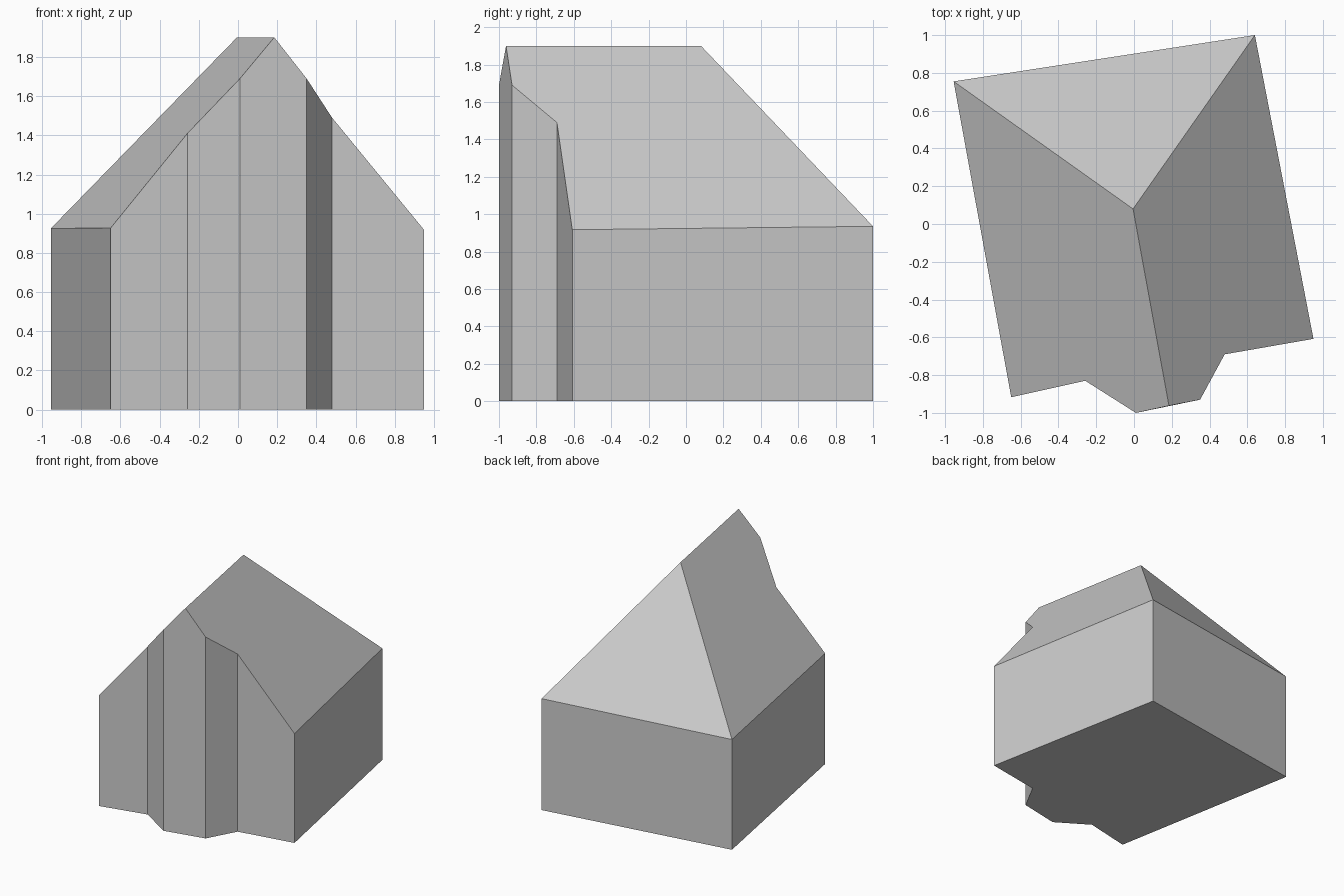
import bpy
import bmesh

cube = bpy.data.objects.get("Cube")
if cube:
    bpy.data.objects.remove(cube, do_unlink=True)

grey = bpy.data.materials.new("light_grey")
grey.use_nodes = True
grey.diffuse_color = (0.6, 0.6, 0.6, 1)
grey.node_tree.nodes["Principled BSDF"].inputs["Base Color"].default_value = (0.6, 0.6, 0.6, 1)

# Eaves outline, counter-clockwise from the back right corner: x, y, eaves height
eaves = [
    (0.64, 1.0, 0.935), (-0.955, 0.755, 0.925),      # back wall
    (-0.65, -0.917, 0.927), (-0.258, -0.83, 1.41),   # front left wall
    (0.01, -1.0, 1.69), (0.185, -0.962, 1.9),        # bay up to the gable peak
    (0.35, -0.93, 1.69), (0.48, -0.69, 1.49),        # bay right side
    (0.95, -0.608, 0.917),                           # front right corner
]
PEAK = 5
ridge_end = (-0.005, 0.08, 1.9)


def build(name, polygons):
    """Make an object from polygons given as lists of points."""
    bm = bmesh.new()
    for points in polygons:
        bm.faces.new([bm.verts.new(p) for p in points])
    bmesh.ops.remove_doubles(bm, verts=bm.verts[:], dist=0.0001)
    mesh = bpy.data.meshes.new(name)
    bm.to_mesh(mesh)
    bm.free()
    mesh.materials.append(grey)
    obj = bpy.data.objects.new(name, mesh)
    bpy.context.collection.objects.link(obj)


def ground(p):
    return (p[0], p[1], 0)


# Walls and floor. The bay's front is one flat face under the gable peak
front = eaves[PEAK - 1:PEAK + 2]
outline = eaves[:PEAK] + eaves[PEAK + 1:]
walls = [[ground(p) for p in reversed(outline)]]
for i, a in enumerate(outline):
    b = outline[(i + 1) % len(outline)]
    top = front[::-1] if a == front[0] else [b, a]
    walls.append([ground(a), ground(b)] + top)
build("walls", walls)

# Roof: two slopes and a hip at the back
build("roof", [
    eaves[1:PEAK + 1] + [ridge_end],
    eaves[PEAK:] + [eaves[0], ridge_end],
    [eaves[0], eaves[1], ridge_end],
])
